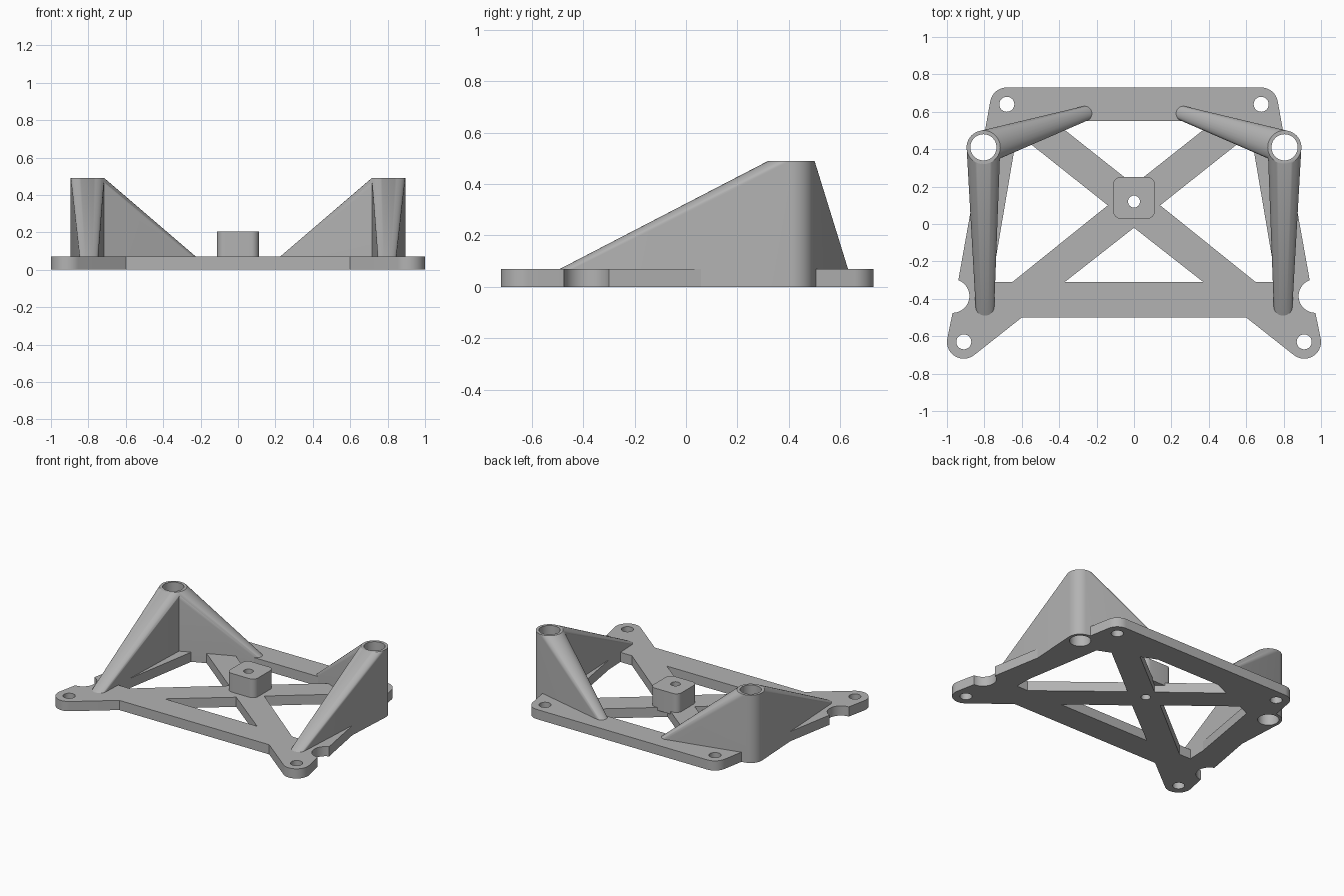
import bpy
import bmesh
from math import cos, sin, radians
from mathutils import Vector

if "Cube" in bpy.data.objects:
    bpy.data.objects.remove(bpy.data.objects["Cube"], do_unlink=True)

PLATE_Z, TUBE_Z, BLOCK_Z = 0.07, 0.49, 0.205
TUBE, TUBE_R, BORE_R = (0.805, 0.41), 0.09, 0.07
BACK_HOLE, EAR_HOLE, MID_HOLE = (0.68, 0.64), (0.91, -0.63), (0, 0.12)

grey = bpy.data.materials.new("plain grey")
grey.use_nodes = True
COLOUR = (0.45, 0.45, 0.45, 1)
grey.diffuse_color = COLOUR
grey.node_tree.nodes["Principled BSDF"].inputs["Base Color"].default_value = COLOUR


def arc(c, r, a0, a1, n=12):
    angles = [radians(a0 + (a1 - a0) * i / n) for i in range(n + 1)]
    return [(c[0] + r * cos(a), c[1] + r * sin(a)) for a in angles]


def circle(c, r, n=48):
    return arc(c, r, 0, 360, n)[:-1]


def flip(points):
    return [(-x, y) for x, y in reversed(points)]


def make_object(name, bm):
    bmesh.ops.recalc_face_normals(bm, faces=bm.faces)
    mesh = bpy.data.meshes.new(name)
    bm.to_mesh(mesh)
    bm.free()
    mesh.materials.append(grey)
    ob = bpy.data.objects.new(name, mesh)
    bpy.context.collection.objects.link(ob)
    return ob


def prism(name, points, z0, z1):
    bm = bmesh.new()
    face = bm.faces.new([bm.verts.new((x, y, z0)) for x, y in points])
    top = bmesh.ops.extrude_face_region(bm, geom=[face])["geom"]
    verts = [v for v in top if isinstance(v, bmesh.types.BMVert)]
    bmesh.ops.translate(bm, verts=verts, vec=Vector((0, 0, z1 - z0)))
    return make_object(name, bm)


def gusset(name, side, foot, foot_r):
    # Convex wrap of the tall tube and a low round foot
    bm = bmesh.new()
    for c, r, h in ((TUBE, TUBE_R, TUBE_Z), (foot, foot_r, PLATE_Z)):
        for x, y in circle(c, r):
            for z in (0, h):
                bm.verts.new((side * x, y, z))
    bmesh.ops.convex_hull(bm, input=bm.verts)
    bmesh.ops.dissolve_limit(bm, angle_limit=radians(0.2), verts=bm.verts, edges=bm.edges)
    return make_object(name, bm)


def combine(ob, others, operation):
    for other in others:
        mod = ob.modifiers.new(operation.lower(), "BOOLEAN")
        mod.operation, mod.solver, mod.object = operation, "EXACT", other
    evaluated = ob.evaluated_get(bpy.context.evaluated_depsgraph_get())
    mesh = bpy.data.meshes.new_from_object(evaluated)
    ob.modifiers.clear()
    ob.data = mesh
    for other in others:
        bpy.data.objects.remove(other, do_unlink=True)


def cutter(points):
    ob = prism("cutter", points, -0.1, 0.7)
    ob.hide_render = True
    return ob


def smooth(ob):
    bpy.ops.object.select_all(action="DESELECT")
    ob.select_set(True)
    bpy.context.view_layer.objects.active = ob
    bpy.ops.object.shade_smooth_by_angle(angle=radians(30))


# Base plate: rounded back corners, side notches and front ears
half = (arc(BACK_HOLE, 0.09, 90, 10)
        + arc((0.97, -0.385), 0.09, 110, 270, 20)
        + arc(EAR_HOLE, 0.09, 10, -128, 20)
        + [(0.6, -0.5)])
plate = prism("base_plate", half + flip(half), 0, PLATE_Z)

# Openings that leave a frame with crossed braces, and all plate holes
front_gap = [(-0.37, -0.31), (0.37, -0.31), (0, -0.02)]
back_gap = [(0, 0.21), (0.43, 0.55), (-0.43, 0.55)]
side_gap = [(0.14, 0.1), (0.65, -0.31), (0.76, -0.31), (0.625, 0.485)]
cuts = [front_gap, back_gap, side_gap, flip(side_gap), circle(MID_HOLE, 0.032)]
for c, r in ((BACK_HOLE, 0.04), (EAR_HOLE, 0.04), (TUBE, BORE_R)):
    cuts += [circle(c, r), flip(circle(c, r))]
combine(plate, [cutter(p) for p in cuts], "DIFFERENCE")
smooth(plate)

# Corner supports: bored tube with a long front gusset and a back gusset
for side, label in ((1, "left"), (-1, "right")):
    support = gusset(label + "_support", side, (0.797, -0.44), 0.05)
    combine(support, [gusset("back_gusset", side, (0.265, 0.59), 0.04)], "UNION")
    bore = circle((side * TUBE[0], TUBE[1]), BORE_R)
    combine(support, [cutter(bore)], "DIFFERENCE")
    smooth(support)

# Centre block with rounded corners and a screw hole
corners = [(0.07, 0.21, 0), (-0.07, 0.21, 90), (-0.07, 0.07, 180), (0.07, 0.07, 270)]
outline = [p for x, y, a in corners for p in arc((x, y), 0.042, a, a + 90, 8)]
block = prism("centre_block", outline, PLATE_Z - 0.02, BLOCK_Z)
combine(block, [cutter(circle(MID_HOLE, 0.032))], "DIFFERENCE")
smooth(block)
